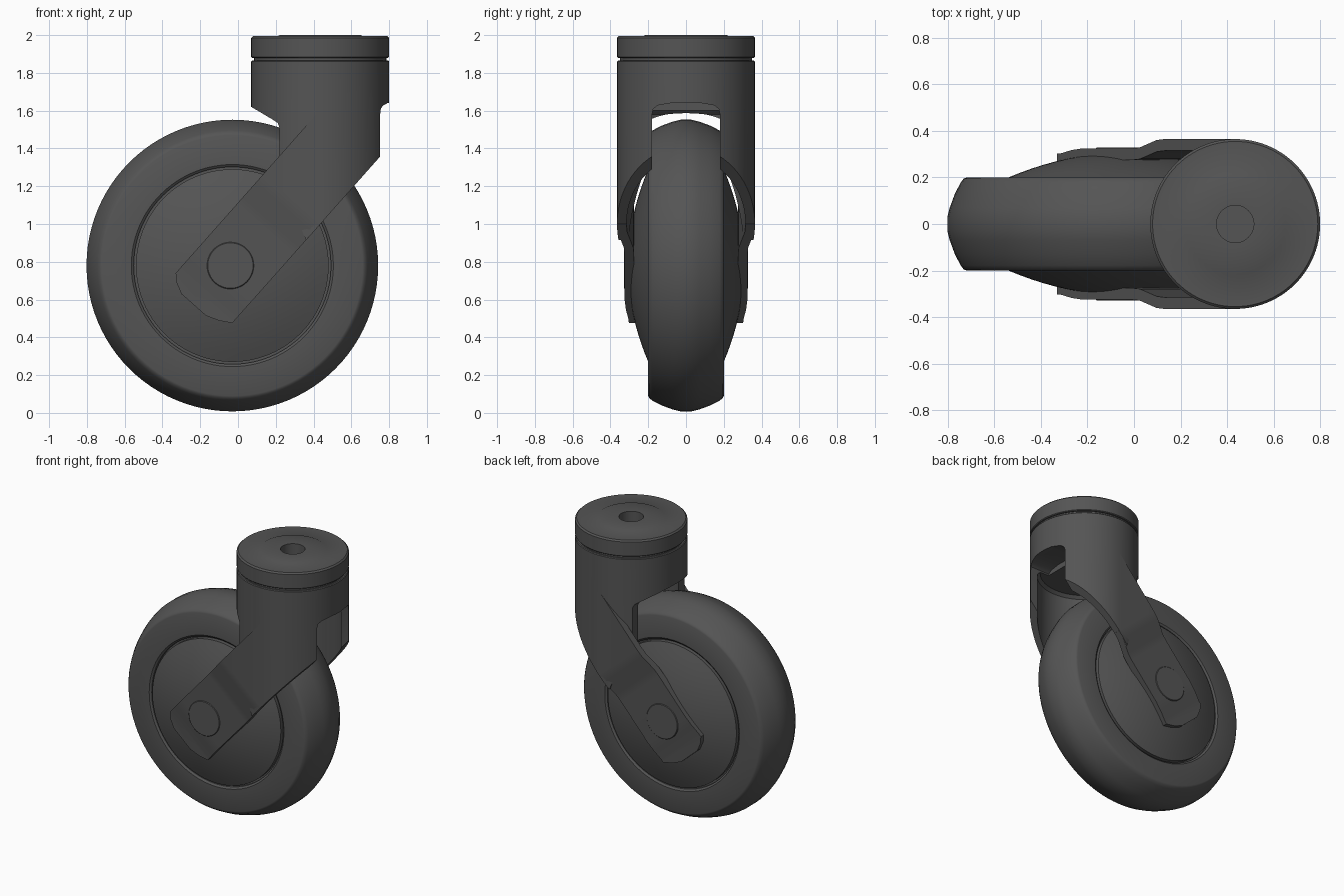
import bpy, bmesh, math
from mathutils import Vector, Matrix

cube = bpy.data.objects.get("Cube")
if cube:
    bpy.data.objects.remove(cube, do_unlink=True)

grey = bpy.data.materials.new("dark_grey")
grey.use_nodes = True
COLOUR = (0.09, 0.09, 0.09, 1)
grey.diffuse_color = COLOUR
bsdf = grey.node_tree.nodes["Principled BSDF"]
bsdf.inputs["Base Color"].default_value = COLOUR
bsdf.inputs["Roughness"].default_value = 0.6

STEM_X, STEM_R, WALL = 0.435, 0.365, 0.05
WHEEL = Vector((-0.03, 0, 0.78))
SLOPE = 1.13


def finish(name, bm):
    bmesh.ops.remove_doubles(bm, verts=bm.verts, dist=1e-5)
    bmesh.ops.recalc_face_normals(bm, faces=bm.faces)
    mesh = bpy.data.meshes.new(name)
    bm.to_mesh(mesh)
    bm.free()
    mesh.materials.append(grey)
    ob = bpy.data.objects.new(name, mesh)
    bpy.context.collection.objects.link(ob)
    return ob


def prism(name, points, offset):
    """Closed outline swept along an offset."""
    bm = bmesh.new()
    face = bm.faces.new([bm.verts.new(p) for p in points])
    swept = bmesh.ops.extrude_face_region(bm, geom=[face], use_keep_orig=True)
    verts = [v for v in swept["geom"] if isinstance(v, bmesh.types.BMVert)]
    bmesh.ops.translate(bm, verts=verts, vec=offset)
    return finish(name, bm)


def lathe(name, profile, centre, along_y=False, steps=96):
    """Profile of (radius, height) spun about z, or about y."""
    bm = bmesh.new()
    verts = [bm.verts.new((r, 0, h)) for r, h in profile]
    edges = [bm.edges.new(pair) for pair in zip(verts, verts[1:])]
    bmesh.ops.spin(bm, geom=verts + edges, cent=(0, 0, 0), axis=(0, 0, 1),
                   angle=math.tau, steps=steps, use_merge=True)
    if along_y:
        bm.transform(Matrix.Rotation(math.pi / 2, 4, 'X'))
    bm.transform(Matrix.Translation(centre))
    return finish(name, bm)


def boolean(ob, cutter, operation):
    mod = ob.modifiers.new("cut", 'BOOLEAN')
    mod.operation, mod.object, mod.solver = operation, cutter, 'EXACT'
    bpy.context.view_layer.objects.active = ob
    bpy.ops.object.modifier_apply(modifier=mod.name)
    bpy.data.objects.remove(cutter, do_unlink=True)


def mirrored(half):
    """Repeat a (radius, height) profile below height zero."""
    return half + [(r, -h) for r, h in reversed(half)]


def front_outline(points):
    return [(x, -1, z) for x, z in points]


# Tyre with flat sidewalls and a crowned tread
tyre_half = [(0.45, 0.17), (0.522, 0.17), (0.522, 0.19), (0.535, 0.2), (0.69, 0.2),
             (0.702, 0.195), (0.715, 0.178), (0.74, 0.13), (0.762, 0.07), (0.772, 0.03)]
lathe("tyre", mirrored(tyre_half), WHEEL, True)

# Domed hub
dome = [(0, 0.308)]
for i in range(1, 11):
    r = 0.051 * i
    dome.append((r, 0.308 - 0.108 * (i / 10) ** 2))
lathe("hub", mirrored(dome + [(0.51, 0.16)]), WHEEL, True)

# Axle with chamfered ends
axle = [(0, 0.329), (0.12, 0.329), (0.124, 0.325)]
lathe("axle", mirrored(axle), WHEEL + Vector((-0.01, 0, 0)), True, 48)

# Swivel cap with a raised ring and a bolt hole
cap = [(0, 1.885), (0.08, 1.885), (0.08, 2.0), (0.215, 2.0), (0.225, 1.995),
       (0.355, 1.995), (0.365, 1.985), (0.365, 1.885), (0.36, 1.88), (0, 1.88)]
lathe("swivel_cap", cap, (STEM_X, 0, 0))
lathe("swivel_neck", [(0, 1.884), (0.35, 1.884), (0.35, 1.85), (0, 1.85)], (STEM_X, 0, 0))

# Fork stem: a cylinder trimmed by its side outline, hollowed for the wheel
stem = lathe("fork_stem", [(0, 1.865), (0.36, 1.865), (STEM_R, 1.86), (STEM_R, 0.5), (0, 0.5)],
             (STEM_X, 0, 0))
stem_side = [(0, 2.1), (0, 1.66), (0.07, 1.62), (0.185, 1.552), (0.21, 1.535), (0.22, 1.51),
             (0.22, 1.25), (0.36, 0.914), (0.9, 1.524), (0.9, 2.1)]
boolean(stem, prism("stem_trim", front_outline(stem_side), (0, 2, 0)), 'INTERSECT')
hollow = [(0, 1.6), (0.295, 1.6), (0.315, 1.58), (0.315, 0.4), (0, 0.4)]
boolean(stem, lathe("stem_hollow", hollow, (STEM_X, 0, 0)), 'DIFFERENCE')
arch = [(0.18, 0.4), (0.18, 1.58), (0.173, 1.61), (0.15, 1.628), (0.08, 1.64)]
arch += [(-y, z) for y, z in reversed(arch)]
boolean(stem, prism("stem_arch", [(0.6, y, z) for y, z in arch], (0.5, 0, 0)), 'DIFFERENCE')

# Fork arms: bent plates trimmed to the slanted outline
along = Vector((1, 0, SLOPE)).normalized()
across = Vector((along.z, 0, -along.x))
bend = [(0.2, 0.296), (0.36, 0.304), (0.43, 0.318), (0.5, 0.325), (0.82, 0.325),
        (0.87, 0.329), (0.98, 0.361), (1.03, STEM_R), (1.7, STEM_R)]
arm_side = [(-0.33, 0.74), (-0.325, 0.69), (-0.3, 0.63), (-0.17, 0.515), (-0.1, 0.488),
            (-0.03, 0.476), (STEM_X, 0.998), (STEM_X, 1.604)]
for name, side in (("front_arm", -1), ("back_arm", 1)):
    ribbon = bend + [(s, y - WALL) for s, y in reversed(bend)]
    plate = [along * s - across + Vector((0, side * y, 0)) for s, y in ribbon]
    arm = prism(name, plate, across * 2)
    boolean(arm, prism("arm_trim", front_outline(arm_side), (0, 2, 0)), 'INTERSECT')

# Smooth shading with sharp edges kept
bpy.ops.object.select_all(action='DESELECT')
for ob in bpy.context.scene.objects:
    if ob.type == 'MESH':
        ob.select_set(True)
        bpy.context.view_layer.objects.active = ob
bpy.ops.object.shade_smooth_by_angle(angle=math.radians(30))
